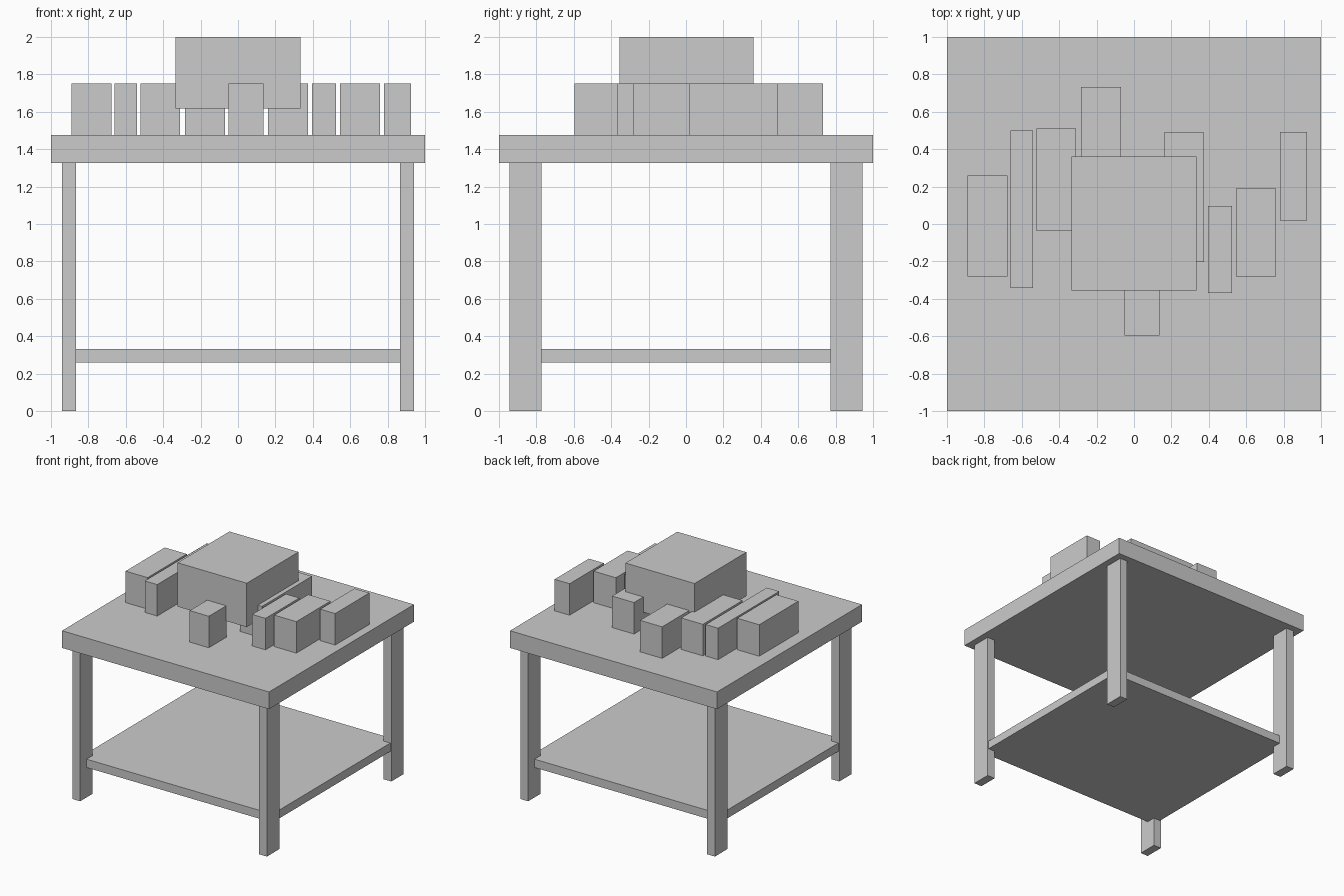
import bpy

if "Cube" in bpy.data.objects:
    bpy.data.objects.remove(bpy.data.objects["Cube"])


def box(name, x0, x1, y0, y1, z0, z1):
    """Add a box spanning the given limits."""
    bpy.ops.mesh.primitive_cube_add(size=1)
    ob = bpy.context.object
    ob.name = name
    ob.location = ((x0 + x1) / 2, (y0 + y1) / 2, (z0 + z1) / 2)
    ob.scale = (x1 - x0, y1 - y0, z1 - z0)
    bpy.ops.object.transform_apply(location=True, rotation=False, scale=True)
    return ob


TOP_LOW, TOP = 1.325, 1.475

# Table top and lower shelf (shelf ends are let into the legs)
box("table_top", -1, 1, -1, 1, TOP_LOW, TOP)
box("lower_shelf", -0.93, 0.93, -0.853, 0.853, 0.26, 0.333)

# Four legs
for side, sx in (("left", -1), ("right", 1)):
    for end, sy in (("front", -1), ("back", 1)):
        xs = sorted((sx * 0.865, sx * 0.94))
        ys = sorted((sy * 0.773, sy * 0.943))
        box(f"{end}_{side}_leg", *xs, *ys, 0, TOP_LOW)

# Row of blocks standing on the table: x limits, y limits
blocks = [
    (-0.89, -0.677, -0.28, 0.26),
    (-0.66, -0.54, -0.343, 0.50),
    (-0.52, -0.31, -0.037, 0.51),
    (-0.283, -0.07, 0.12, 0.733),
    (-0.05, 0.135, -0.595, -0.35),
    (0.16, 0.373, -0.203, 0.488),
    (0.395, 0.525, -0.37, 0.097),
    (0.545, 0.76, -0.28, 0.19),
    (0.78, 0.925, 0.02, 0.492),
]
for i, limits in enumerate(blocks, 1):
    box(f"table_block_{i}", *limits, TOP, 1.75)

# Large box resting over the middle blocks
box("large_box", -0.335, 0.333, -0.355, 0.36, 1.617, 2.0)
